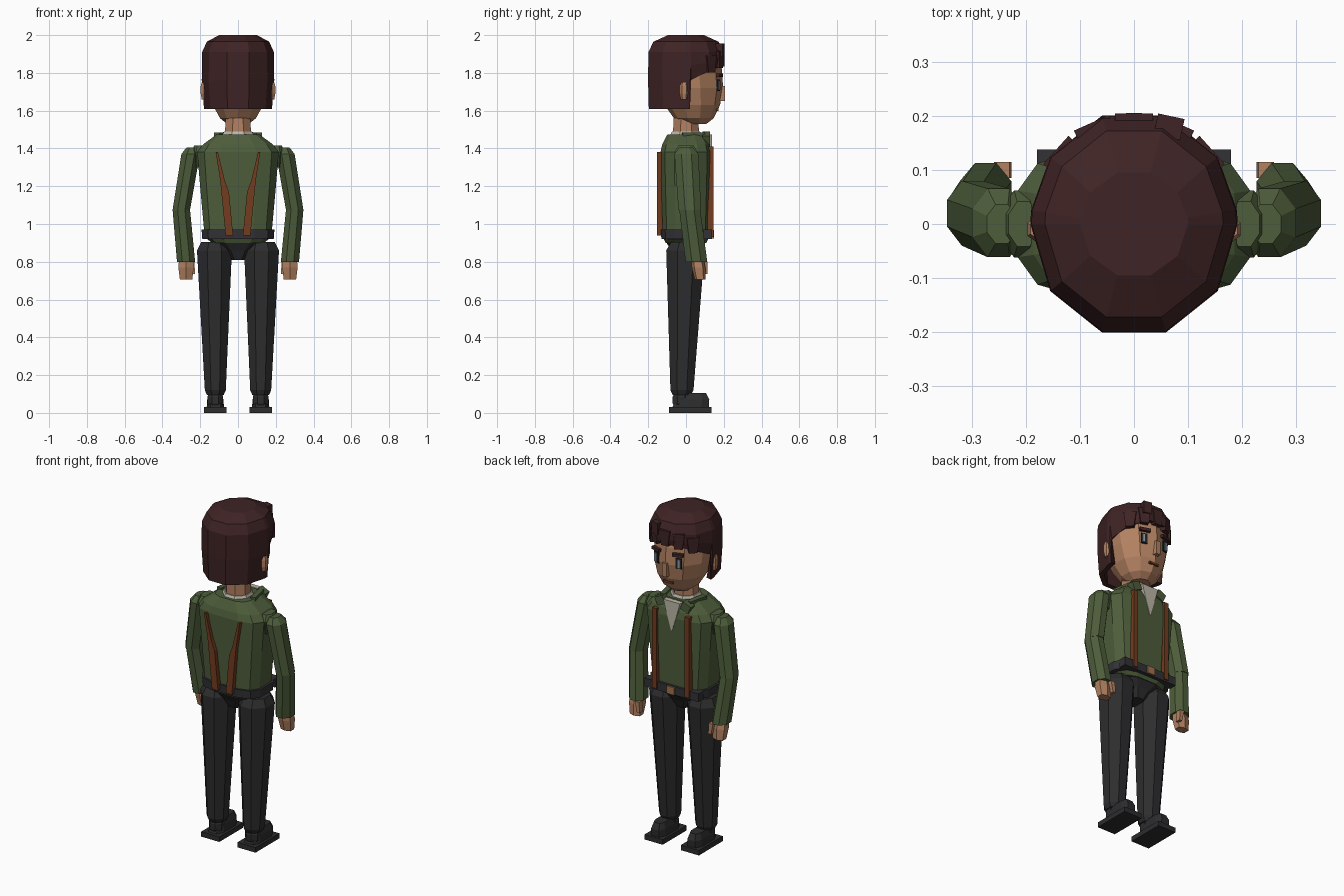
import bpy, bmesh
from math import sin, cos, radians, copysign
from mathutils import Matrix

cube = bpy.data.objects.get("Cube")
if cube:
    bpy.data.objects.remove(cube, do_unlink=True)


def material(name, red, green, blue):
    made = bpy.data.materials.new(name)
    made.use_nodes = True
    made.diffuse_color = (red, green, blue, 1)
    shader = made.node_tree.nodes["Principled BSDF"]
    shader.inputs["Base Color"].default_value = made.diffuse_color
    return made


HAIR = material("dark brown hair", .05, .017, .018)
SKIN = material("tan skin", .45, .22, .12)
JACKET = material("olive jacket", .075, .11, .043)
CLOTH = material("charcoal cloth", .026, .026, .028)
BELT = material("belt grey", .032, .032, .036)
LEATHER = material("brown leather", .17, .045, .014)
SHIRT = material("cream shirt", .5, .47, .39)
BUCKLE = material("tan buckle", .36, .17, .08)
EYE = material("black eye", .012, .015, .018)
GLINT = material("grey eye light", .25, .32, .36)


def finish(name, mat, bm):
    bmesh.ops.recalc_face_normals(bm, faces=bm.faces[:])
    mesh = bpy.data.meshes.new(name)
    bm.to_mesh(mesh)
    bm.free()
    mesh.materials.append(mat)
    part = bpy.data.objects.new(name, mesh)
    bpy.context.scene.collection.objects.link(part)
    return part


def bridge(name, mat, rings, open_bottom=False):
    """Join rings of equal point count into one surface."""
    bm = bmesh.new()
    rows = [[bm.verts.new(point) for point in ring] for ring in rings]
    for low, high in zip(rows, rows[1:]):
        for i in range(len(low)):
            bm.faces.new((low[i - 1], low[i], high[i], high[i - 1]))
    bm.faces.new(rows[-1])
    if not open_bottom:
        bm.faces.new(rows[0])
    return finish(name, mat, bm)


def power(value, exponent):
    return copysign(abs(value) ** exponent, value)


def loft(name, mat, profile, centre=(0, 0), lean=(0, 0), depth=1, flat=1,
         square=1, sides=8, side=1):
    """Stack rings from (height, radius) pairs; the centre drifts by lean from bottom to top."""
    bottom, top = profile[0][0], profile[-1][0]
    rings = []
    for z, radius in profile:
        rise = (z - bottom) / (top - bottom)
        x, y = (c + rise * shift for c, shift in zip(centre, lean))
        angles = [radians((i + .5) * 360 / sides) for i in range(sides)]
        rings.append([(side * (x + radius * power(cos(a), square)),
                       y + depth * radius ** flat * power(sin(a), square), z) for a in angles])
    return bridge(name, mat, rings)


def strip(name, mat, y, points, side=1, thick=.015):
    """Flat band through points given as (x, height, half width)."""
    return bridge(name, mat, [[(side * (x - w), y - thick, z), (side * (x + w), y - thick, z),
                               (side * (x + w), y + thick, z), (side * (x - w), y + thick, z)]
                              for x, z, w in points])


def box(name, mat, centre, size, turn=0, axis='Z', taper=1):
    bm = bmesh.new()
    bmesh.ops.create_cube(bm, size=1)
    for vert in bm.verts:
        if vert.co.z < 0:
            vert.co.x *= taper
    bm.transform(Matrix.Translation(centre) @ Matrix.Rotation(radians(turn), 4, axis)
                 @ Matrix.Diagonal((*size, 1)))
    return finish(name, mat, bm)


# Head and neck
loft("head", SKIN, [(1.53, .06), (1.56, .1), (1.63, .14), (1.72, .165), (1.82, .17), (1.92, .15)],
     centre=(0, .045), lean=(0, -.045), depth=1.05, sides=10)
loft("neck", SKIN, [(1.42, .075), (1.56, .072)])

# Hair shell: long at the back, cut up to a fringe around the face
FACE_START, FACE_END = 6, 174
hair_angles = sorted([*range(0, 360, 36), FACE_START, FACE_START + 1, FACE_END - 1, FACE_END])


def hairline(angle):
    if FACE_START < angle < FACE_END:
        return 1.75 + .1 * sin(radians(angle))
    return 1.61


def hair_ring(radius, depth, height):
    return [(radius * cos(radians(a)), radius * depth * sin(radians(a)), height(a))
            for a in hair_angles]


hair = bridge("hair", HAIR, [
    hair_ring(.18, 1.15, hairline),
    hair_ring(.192, 1.1, lambda a: (hairline(a) + 1.91) / 2),
    hair_ring(.19, 1.1, lambda a: 1.91),
    hair_ring(.165, 1.1, lambda a: 1.965),
    hair_ring(.1, 1, lambda a: 2)], open_bottom=True)
shell = hair.modifiers.new("thickness", 'SOLIDIFY')
shell.thickness, shell.offset = .03, -1

# Fringe tufts follow the hairline
for angle in range(42, 150, 24):
    across, forward = cos(radians(angle)), sin(radians(angle))
    box("fringe_tuft", HAIR, (.175 * across, .185 * forward, hairline(angle) + .03),
        (.07, .04, .09), turn=angle - 90, taper=.65)
box("parting_tuft", HAIR, (.065, .18, 1.92), (.05, .04, .07), turn=-12)

# Face
box("nose", SKIN, (0, .186, 1.69), (.03, .04, .08))
box("mouth", LEATHER, (0, .166, 1.605), (.06, .014, .012))

# Jacket body and belt
loft("jacket", JACKET, [(.9, .14), (.93, .18), (1.2, .205), (1.38, .22), (1.42, .19), (1.475, .115)],
     depth=.295, flat=.5, square=.6, sides=12)
loft("belt", BELT, [(.92, .193), (.97, .197)], depth=.69, square=.6, sides=12)
box("belt_front", BELT, (0, .115, .945), (.36, .046, .05))
box("buckle", BUCKLE, (0, .14, .945), (.05, .016, .045))

# Shirt opening and collar
strip("shirt_front", SHIRT, .122, [(0, 1.3, .003), (0, 1.42, .04), (0, 1.475, .055)])
loft("shirt_collar", SHIRT, [(1.46, .095), (1.49, .08)])

# Trouser seat
loft("trouser_seat", CLOTH, [(.81, .05), (.86, .1), (.9, .17)], depth=.27, flat=.5)

for side, label in ((1, "left_"), (-1, "right_")):
    # Eye, brow and ear
    turn = -18 * side
    box(label + "eye", EYE, (side * .07, .166, 1.735), (.036, .02, .062), turn)
    box(label + "eye_light", GLINT, (side * .076, .172, 1.735), (.016, .018, .05), turn)
    box(label + "brow", HAIR, (side * .07, .174, 1.787), (.062, .026, .018), turn)
    loft(label + "ear", SKIN, [(1.66, .014), (1.69, .02), (1.73, .02), (1.75, .014)],
         centre=(.18, -.01), depth=1.2, sides=6, side=side)

    # Lapel and collar flaps
    box(label + "lapel", JACKET, (side * .085, .108, 1.455), (.055, .04, .05), side * 25, 'Y')
    box(label + "collar_flap", JACKET, (side * .1, .04, 1.475), (.03, .12, .02), side * 12)

    # Braces
    box(label + "front_brace", LEATHER, (side * .108, .13, 1.17), (.03, .03, .48))
    strip(label + "back_brace", LEATHER, -.138,
          [(.046, .94, .02), (.068, 1.17, .02), (.082, 1.23, .012), (.112, 1.38, .006)], side)

    # Sleeves and shoulder pad
    loft(label + "forearm_sleeve", JACKET, [(.8, .052), (1.075, .05)],
         centre=(.275, .055), lean=(.025, -.035), depth=1.2, side=side)
    loft(label + "upper_sleeve", JACKET, [(1.075, .05), (1.37, .053), (1.405, .03)],
         centre=(.3, .02), lean=(-.055, -.02), depth=1.3, side=side)
    loft(label + "shoulder", JACKET, [(1.3, .03), (1.38, .045), (1.415, .03)],
         centre=(.205, 0), depth=1.5, side=side)

    # Hand and thumb
    loft(label + "hand", SKIN, [(.705, .036), (.77, .045), (.82, .04)],
         centre=(.275, .075), lean=(0, -.015), depth=.8, square=.7, sides=6, side=side)
    strip(label + "thumb", SKIN, .1, [(.236, .735, .009), (.245, .8, .014)], side)

    # Trouser leg
    loft(label + "leg", CLOTH, [(.095, .048), (.12, .06), (.49, .08), (.86, .1), (.905, .075)],
         centre=(.12, -.022), lean=(.005, .02), depth=1.1, side=side)

    # Shoe
    box(label + "sole", CLOTH, (side * .12, .022, .015), (.12, .226, .03))
    loft(label + "ankle", CLOTH, [(.02, .03), (.05, .045), (.085, .045), (.12, .03)],
         centre=(.12, -.025), depth=1.1, side=side)
    loft(label + "shoe_upper", CLOTH, [(.03, .048), (.07, .045), (.105, .033)],
         centre=(.12, .025), lean=(0, .015), depth=2.1, square=.6, side=side)
